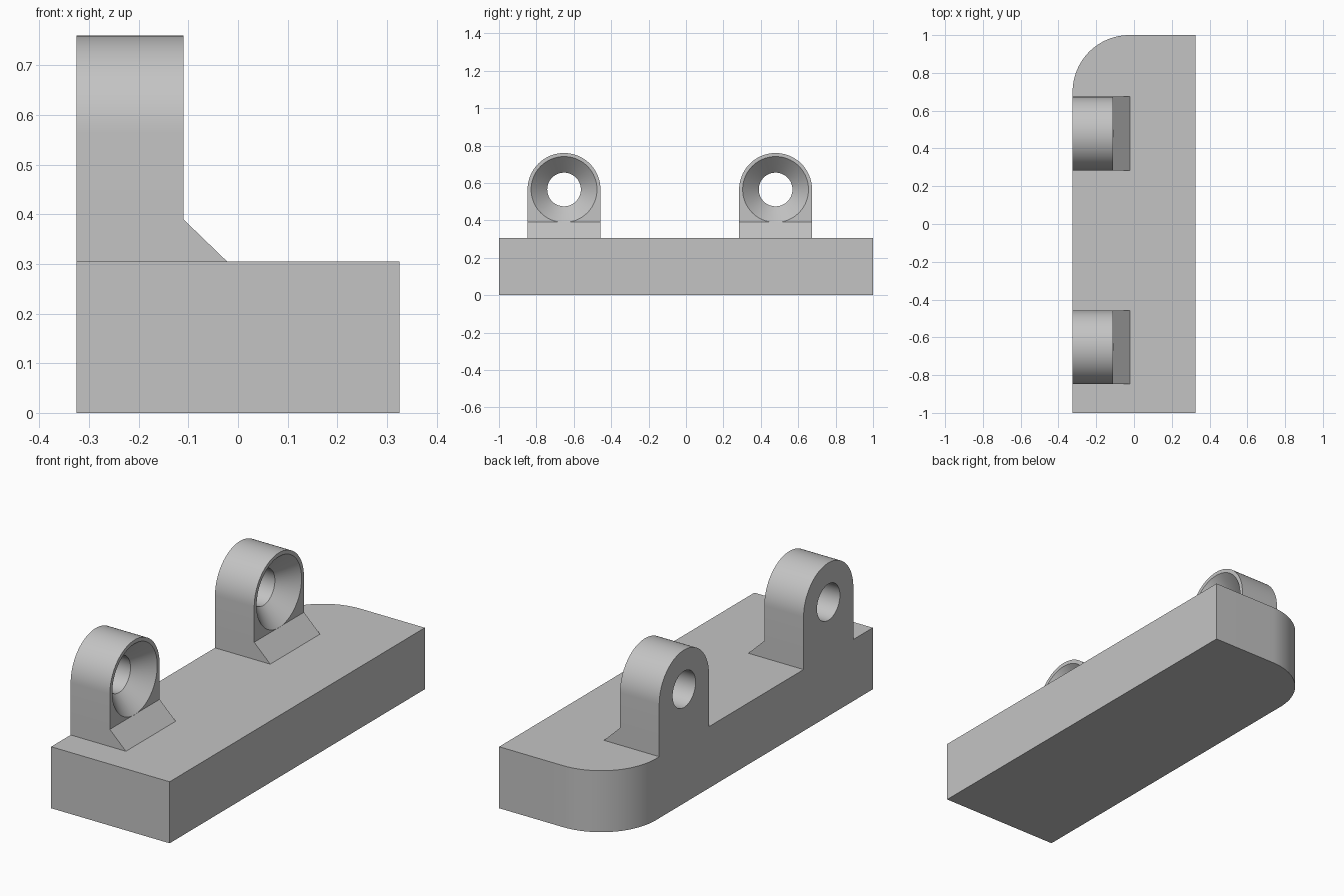
import bpy, bmesh, math

if "Cube" in bpy.data.objects:
    bpy.data.objects.remove(bpy.data.objects["Cube"], do_unlink=True)

LEFT, RIGHT = -0.325, 0.325      # base extents in x
BASE_TOP = 0.305
LUG_FRONT, FOOT_FRONT, FOOT_TOP = -0.11, -0.022, 0.39
LUG_R, HOLE_Z, HOLE_R, SINK_R = 0.195, 0.565, 0.09, 0.1762

grey = bpy.data.materials.new("light grey")
grey.use_nodes = True
grey.diffuse_color = (0.55, 0.55, 0.55, 1)
grey.node_tree.nodes["Principled BSDF"].inputs["Base Color"].default_value = grey.diffuse_color


def make_object(name, bm):
    bmesh.ops.recalc_face_normals(bm, faces=bm.faces[:])
    mesh = bpy.data.meshes.new(name)
    bm.to_mesh(mesh)
    bm.free()
    mesh.materials.append(grey)
    obj = bpy.data.objects.new(name, mesh)
    bpy.context.collection.objects.link(obj)
    return obj


def activate(obj):
    bpy.ops.object.select_all(action="DESELECT")
    obj.select_set(True)
    bpy.context.view_layer.objects.active = obj


def arc(cx, cy, r, start, end, steps):
    angles = [math.radians(start + (end - start) * i / steps) for i in range(steps + 1)]
    return [(cx + r * math.cos(a), cy + r * math.sin(a)) for a in angles]


def extrude(bm, points, offset):
    """Extrude a closed outline; returns the vertices of the far end."""
    face = bm.faces.new([bm.verts.new(p) for p in points])
    result = bmesh.ops.extrude_face_region(bm, geom=[face], use_keep_orig=True)
    far = [g for g in result["geom"] if isinstance(g, bmesh.types.BMVert)]
    bmesh.ops.translate(bm, verts=far, vec=offset)
    return far


def make_cutter(y):
    """Through hole with a conical countersink, turned about the x axis."""
    cone_start = LUG_FRONT - (SINK_R - HOLE_R)
    profile = [(-0.5, HOLE_R), (cone_start, HOLE_R), (LUG_FRONT, SINK_R), (0.1, SINK_R)]
    bm = bmesh.new()
    rings = []
    for x, r in profile:
        circle = arc(y, HOLE_Z, r, 0, 360, 64)[:-1]
        rings.append([bm.verts.new((x, cy, cz)) for cy, cz in circle])
    for a, b in zip(rings, rings[1:]):
        for i in range(len(a)):
            bm.faces.new((a[i - 1], a[i], b[i], b[i - 1]))
    bm.faces.new(rings[0])
    bm.faces.new(rings[-1])
    cutter = make_object("hole_cutter", bm)
    cutter.hide_render = True
    return cutter


def make_lug(name, y):
    # Round-topped plate
    outline = [(y - LUG_R, FOOT_TOP), (y - LUG_R, BASE_TOP),
               (y + LUG_R, BASE_TOP), (y + LUG_R, FOOT_TOP)]
    outline += arc(y, HOLE_Z, LUG_R, 0, 180, 40)
    bm = bmesh.new()
    far = extrude(bm, [(LEFT, py, pz) for py, pz in outline], (LUG_FRONT - LEFT, 0, 0))
    # Sloping foot: split the front face and pull its lower edge forward
    bmesh.ops.connect_verts(bm, verts=[v for v in far if abs(v.co.z - FOOT_TOP) < 1e-4])
    for v in far:
        if abs(v.co.z - BASE_TOP) < 1e-4:
            v.co.x = FOOT_FRONT
    lug = make_object(name, bm)
    # Countersunk hole
    cutter = make_cutter(y)
    mod = lug.modifiers.new("hole", "BOOLEAN")
    mod.operation = "DIFFERENCE"
    mod.solver = "EXACT"
    mod.object = cutter
    activate(lug)
    bpy.ops.object.modifier_apply(modifier=mod.name)
    bpy.data.objects.remove(cutter, do_unlink=True)
    return lug


# Base slab with one rounded corner
bm = bmesh.new()
corner = arc(LEFT + 0.3, 0.7, 0.3, 90, 180, 24)
slab = [(LEFT, -1), (RIGHT, -1), (RIGHT, 1)] + corner
extrude(bm, [(x, y, 0) for x, y in slab], (0, 0, BASE_TOP))
base = make_object("base", bm)

# Two mounting lugs along the right edge
parts = [base, make_lug("front_lug", -0.652), make_lug("rear_lug", 0.479)]

for part in parts:
    activate(part)
    bpy.ops.object.shade_smooth_by_angle(angle=math.radians(25))
